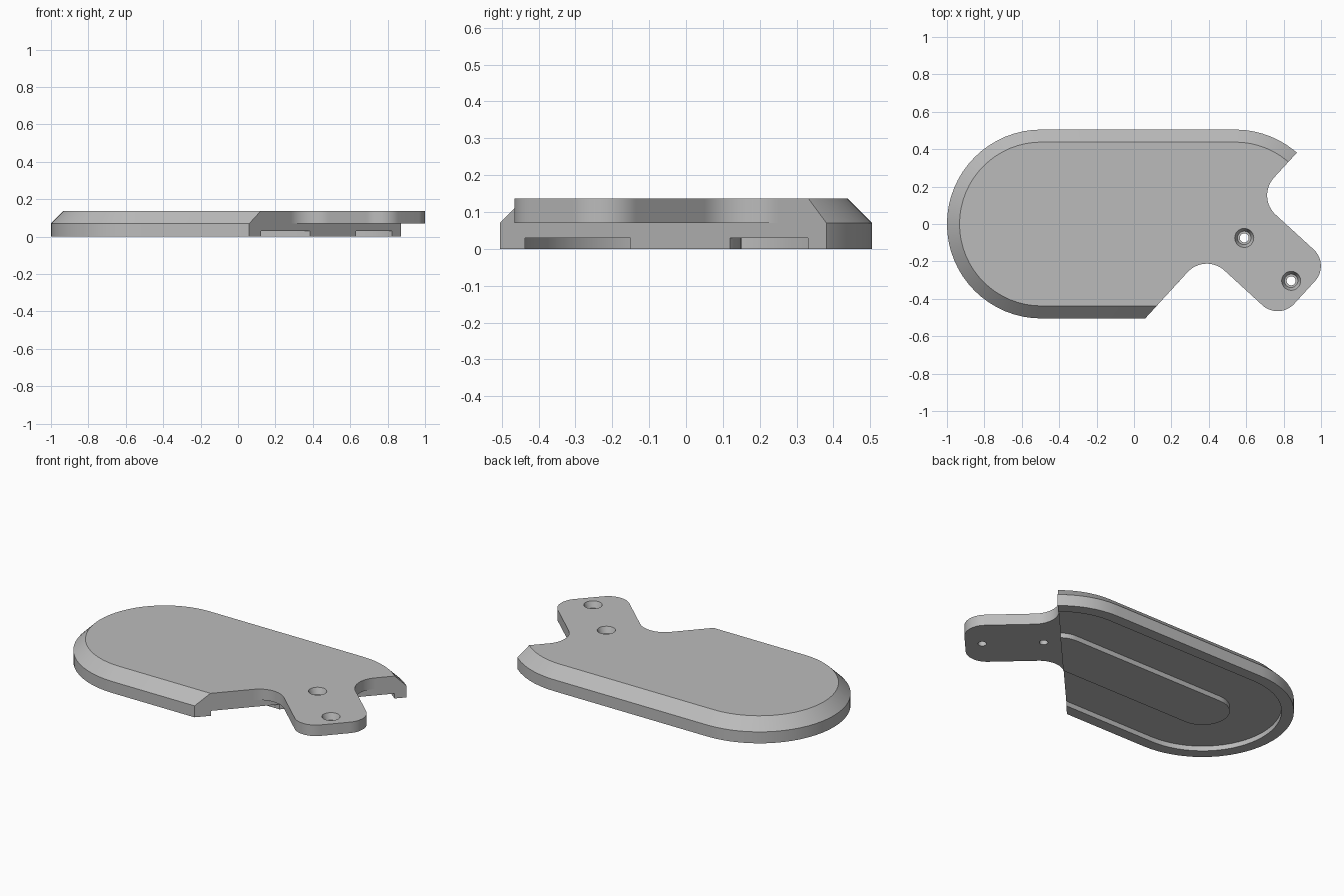
import bpy, bmesh
from math import pi, cos, sin, radians
from mathutils import Vector

if "Cube" in bpy.data.objects:
    bpy.data.objects.remove(bpy.data.objects["Cube"])

TOP, MID, GROOVE = 0.137, 0.07, 0.03
R = 0.505
LEFT, RIGHT = -0.495, 0.54
# Slanted cut frame: u runs along the cut, v points out of the plate
ORIGIN = Vector((0.06, -0.505))
U = Vector((0.675, 0.738)).normalized()
V = Vector((U.y, -U.x))

grey = bpy.data.materials.new("plain_grey")
grey.use_nodes = True
grey.diffuse_color = (0.5, 0.5, 0.5, 1)
grey.node_tree.nodes["Principled BSDF"].inputs["Base Color"].default_value = (0.5, 0.5, 0.5, 1)


def arc(cx, cy, r, a0, a1, n=32):
    return [Vector((cx + r * cos(a0 + (a1 - a0) * i / n),
                    cy + r * sin(a0 + (a1 - a0) * i / n))) for i in range(n + 1)]


def stadium(r):
    return arc(RIGHT, 0, r, -pi / 2, pi / 2) + arc(LEFT, 0, r, pi / 2, 3 * pi / 2)


def slanted(points):
    return [ORIGIN + U * p.x + V * p.y for p in points]


def loft(name, rings, closed=False):
    """Bridge (outline, z) rings; cap the ends, or join them into a loop."""
    bm = bmesh.new()
    rows = [[bm.verts.new((p.x, p.y, z)) for p in pts] for pts, z in rings]
    pairs = list(zip(rows, rows[1:]))
    if closed:
        pairs.append((rows[-1], rows[0]))
    else:
        bm.faces.new(rows[0])
        bm.faces.new(rows[-1])
    for a, b in pairs:
        for i in range(len(a)):
            j = (i + 1) % len(a)
            bm.faces.new((a[i], a[j], b[j], b[i]))
    bmesh.ops.recalc_face_normals(bm, faces=bm.faces)
    mesh = bpy.data.meshes.new(name)
    bm.to_mesh(mesh)
    bm.free()
    mesh.materials.append(grey)
    ob = bpy.data.objects.new(name, mesh)
    bpy.context.collection.objects.link(ob)
    return ob


def combine(target, tool, operation):
    mod = target.modifiers.new(operation, "BOOLEAN")
    mod.operation, mod.solver, mod.object = operation, "EXACT", tool
    bpy.context.view_layer.objects.active = target
    bpy.ops.object.modifier_apply(modifier=mod.name)
    bpy.data.objects.remove(tool)


# Rounded plate with a chamfered top rim
plate = loft("plate", [(stadium(R), 0), (stadium(R), MID), (stadium(R - 0.067), TOP)])

# Underside channel running between the rim and a raised centre island
outer, inner = stadium(0.437), stadium(0.15)
combine(plate, loft("channel_cutter", [(outer, -0.05), (outer, GROOVE),
                                       (inner, GROOVE), (inner, -0.05)], True), "DIFFERENCE")

# Slanted end cut
box = slanted([Vector(p) for p in ((-1, 0), (2, 0), (2, 2), (-1, 2))])
combine(plate, loft("end_cutter", [(box, -0.2), (box, 0.4)]), "DIFFERENCE")

# Mounting tab: rounded tip and wide fillets where it meets the plate
u0, u1, tip, corner, fillet = 0.475, 0.88, 0.535, 0.12, 0.14
outline = [Vector((u0 - fillet, -0.1))]
outline += arc(u0 - fillet, fillet, fillet, -pi / 2, 0, 16)
outline += arc(u0 + corner, tip - corner, corner, pi, pi / 2, 16)
outline += arc(u1 - corner, tip - corner, corner, pi / 2, 0, 16)
outline += arc(u1 + fillet, fillet, fillet, pi, 3 * pi / 2, 16)
outline.append(Vector((u1 + fillet, -0.1)))
outline = slanted(outline)
combine(plate, loft("tab", [(outline, MID), (outline, TOP)]), "UNION")

# Countersunk screw holes
for v in (0.10, 0.44):
    centre = slanted([Vector((0.675, v))])[0]
    rings = [(arc(centre.x, centre.y, r, 0, 2 * pi * 31 / 32, 31), z)
             for r, z in ((0.024, 0.04), (0.024, 0.1), (0.036, 0.1), (0.051, TOP), (0.051, 0.2))]
    combine(plate, loft("hole_cutter", rings), "DIFFERENCE")

bpy.ops.object.select_all(action="DESELECT")
plate.select_set(True)
bpy.context.view_layer.objects.active = plate
bpy.ops.object.shade_smooth_by_angle(angle=radians(30))
